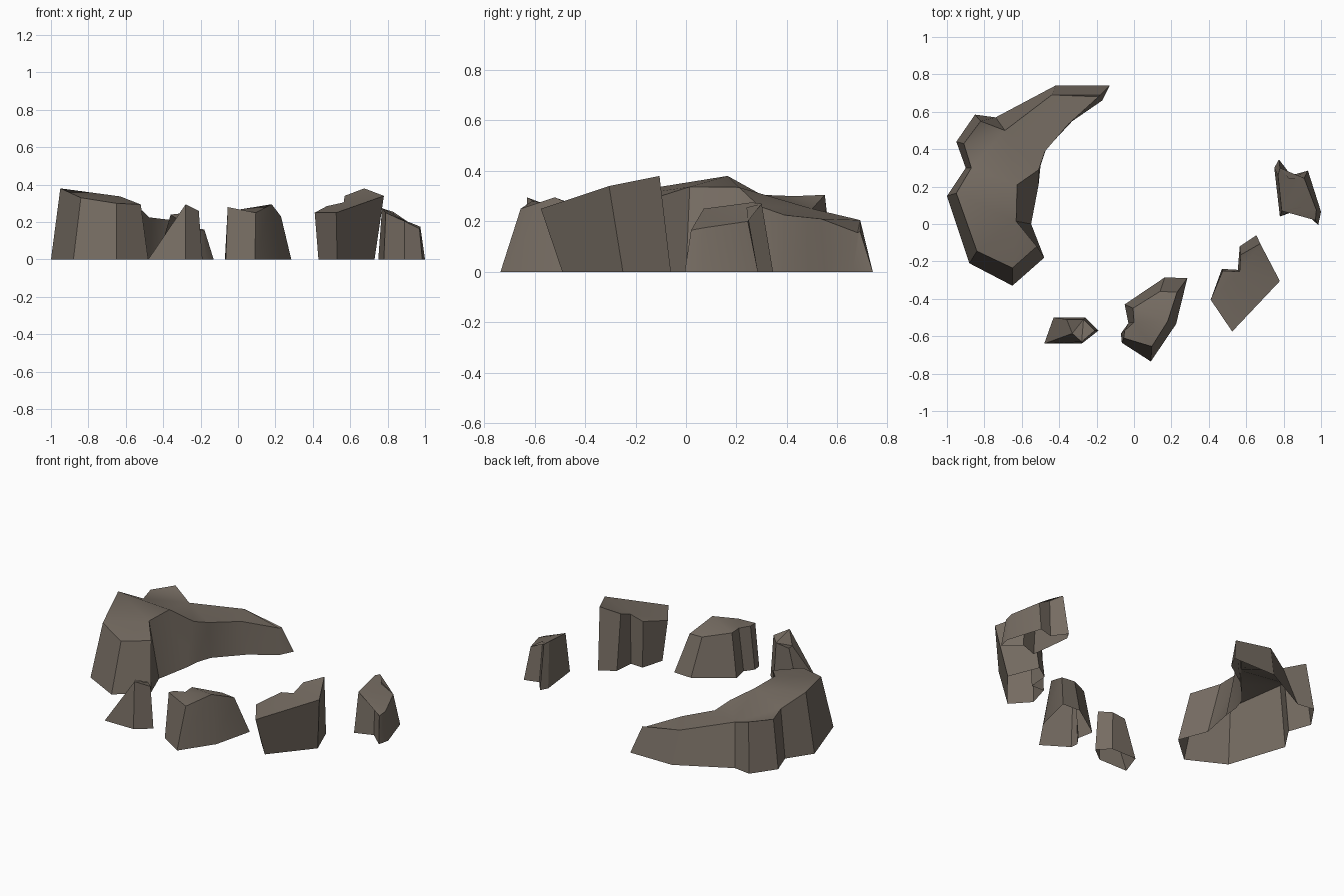
import bpy, bmesh

stone = bpy.data.materials.new("grey_brown_stone")
stone.diffuse_color = (0.18, 0.15, 0.122, 1)


def rock(name, rows):
    """Faceted rock, open underneath. Row = base x, y then matching top x, y, z."""
    bm = bmesh.new()
    base = [bm.verts.new((r[0], r[1], 0)) for r in rows]
    top = [bm.verts.new(r[2:]) for r in rows]
    n = len(rows)
    cap = bm.faces.new(top)
    for i in range(n):
        j = (i + 1) % n
        bm.faces.new((base[i], base[j], top[j], top[i]))
    bmesh.ops.triangulate(bm, faces=[cap], ngon_method='BEAUTY')
    bmesh.ops.recalc_face_normals(bm, faces=bm.faces)
    # the caps must face up
    if sum(f.normal.z * f.calc_area() for f in bm.faces) < 0:
        bmesh.ops.reverse_faces(bm, faces=bm.faces)
    me = bpy.data.meshes.new(name)
    bm.to_mesh(me)
    bm.free()
    me.materials.append(stone)
    ob = bpy.data.objects.new(name, me)
    bpy.context.collection.objects.link(ob)
    bpy.ops.object.select_all(action='DESELECT')
    ob.select_set(True)
    bpy.context.view_layer.objects.active = ob
    bpy.ops.object.shade_smooth_by_angle(angle=0.5)
    return ob


# Long curved ridge on the left, listed counter-clockwise
rock("curved_ridge", [
    (-1.0, .15, -.95, .165, .38), (-.88, -.21, -.84, -.145, .33),
    (-.65, -.33, -.65, -.235, .30), (-.48, -.18, -.52, -.12, .294),
    (-.55, 0, -.63, .015, .337), (-.51, .21, -.625, .21, .335),
    (-.50, .31, -.51, .29, .26), (-.47, .40, -.475, .39, .225),
    (-.33, .55, -.35, .535, .21), (-.17, .66, -.19, .68, .155),
    (-.13, .74, -.18, .69, .16), (-.42, .74, -.44, .69, .205),
    (-.74, .57, -.69, .50, .25), (-.85, .585, -.82, .55, .305),
    (-.95, .44, -.91, .43, .30), (-.90, .30, -.87, .30, .305)])

# Small pointed rock
rock("pointed_rock", [
    (-.48, -.64, -.33, -.585, .22), (-.28, -.64, -.28, -.63, .295),
    (-.19, -.57, -.21, -.57, .26), (-.26, -.50, -.27, -.51, .25),
    (-.43, -.50, -.36, -.51, .24)])

# Front centre boulder
rock("front_boulder", [
    (.09, -.735, .095, -.655, .25), (.225, -.535, .18, -.52, .295),
    (.285, -.29, .23, -.365, .23), (.165, -.285, .14, -.36, .235),
    (-.05, -.43, -.005, -.45, .265), (-.03, -.53, 0, -.525, .265),
    (-.07, -.585, -.05, -.57, .275), (-.065, -.635, -.055, -.61, .28)])

# Right boulder, leaning outward at the top
rock("leaning_boulder", [
    (.43, -.38, .41, -.405, .25), (.53, -.49, .525, -.575, .25),
    (.73, -.25, .78, -.305, .34), (.655, -.06, .675, -.105, .38),
    (.565, -.12, .57, -.165, .34), (.555, -.245, .565, -.255, .305),
    (.47, -.24, .475, -.25, .285)])

# Far right jagged rock
rock("jagged_rock", [
    (.775, .345, .78, .30, .27), (.75, .30, .77, .26, .275),
    (.78, .04, .79, .07, .25), (.89, .08, .89, .09, .21),
    (.985, -.005, .97, .02, .165), (1.0, .065, .975, .075, .175),
    (.93, .285, .91, .245, .20), (.84, .26, .83, .24, .255)])
